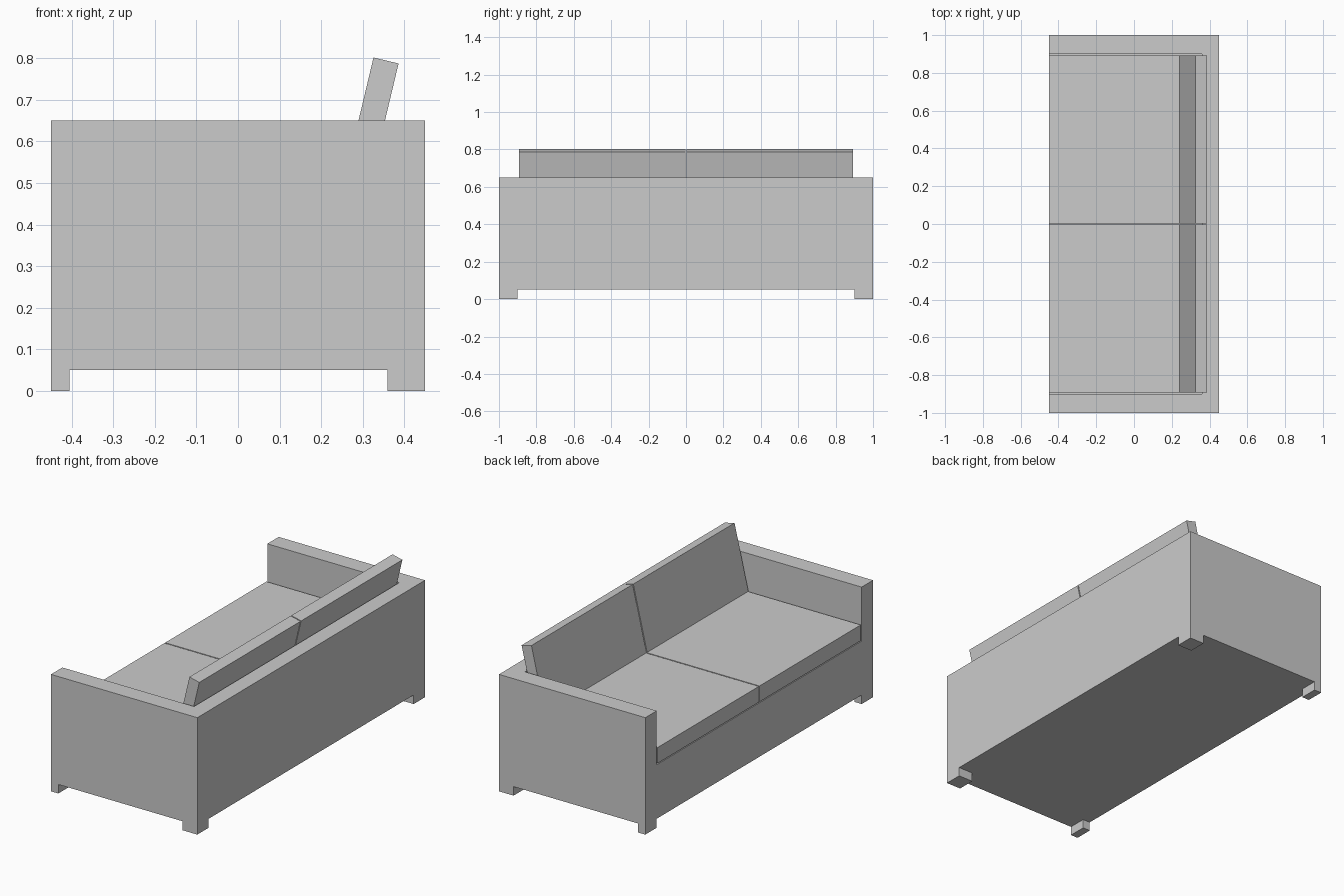
import bpy, bmesh
from math import radians, sin, cos
from mathutils import Vector

if "Cube" in bpy.data.objects:
    bpy.data.objects.remove(bpy.data.objects["Cube"])


def box(name, x, y, z):
    """Box from (min, max) ranges on each axis."""
    bm = bmesh.new()
    bmesh.ops.create_cube(bm, size=1)
    for v in bm.verts:
        v.co = Vector((r[0] if c < 0 else r[1]) for c, r in zip(v.co, (x, y, z)))
    me = bpy.data.meshes.new(name)
    bm.to_mesh(me)
    bm.free()
    ob = bpy.data.objects.new(name, me)
    bpy.context.collection.objects.link(ob)
    return ob


def side_range(s, a, b):
    return tuple(sorted((s * a, s * b)))


# Frame: base under the seat and backrest panel (the sofa opens towards -x)
box("seat_base", (-0.45, 0.36), (-0.9, 0.9), (0.05, 0.35))
box("back_panel", (0.36, 0.45), (-0.9, 0.9), (0.05, 0.65))

tilt = radians(13.4)
thick, height = 0.062, 0.367
for s, side in ((-1, "left"), (1, "right")):
    # Arm and its two feet
    y_arm = side_range(s, 0.9, 1.0)
    box(f"{side}_arm", (-0.45, 0.45), y_arm, (0.05, 0.65))
    box(f"{side}_front_foot", (-0.45, -0.405), y_arm, (0, 0.05))
    box(f"{side}_rear_foot", (0.36, 0.45), y_arm, (0, 0.05))

    # Seat cushion with small gaps around it
    y_cushion = side_range(s, 0.003, 0.892)
    box(f"{side}_seat_cushion", (-0.45, 0.355), y_cushion, (0.355, 0.443))

    # Leaning back cushion, pivoted at its upper front edge
    back = box(f"{side}_back_cushion", (0, thick), y_cushion, (-height, 0))
    back.location = (0.326, 0, 0.802)
    back.rotation_euler.y = tilt
